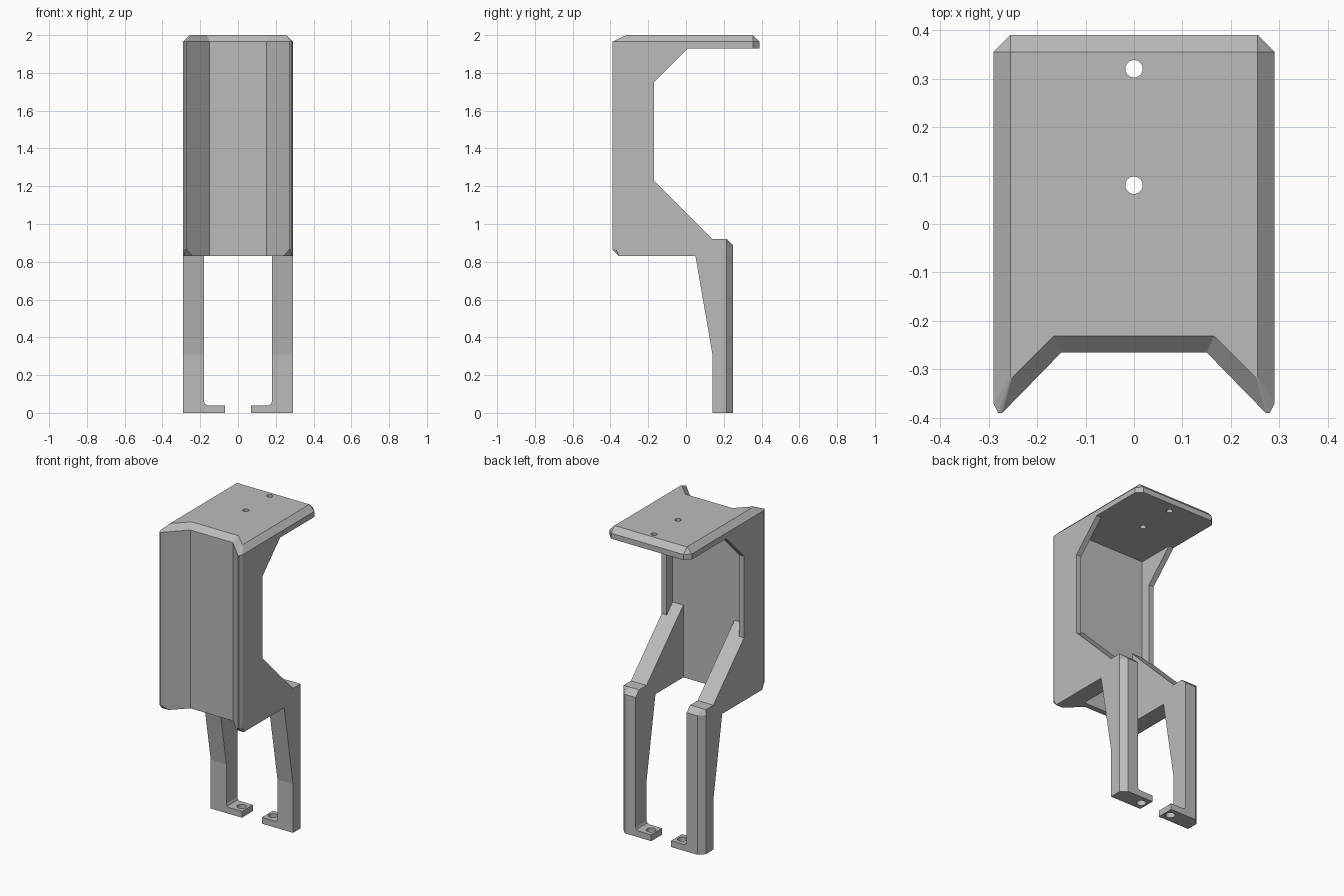
import bpy, bmesh, math

old = bpy.data.objects.get("Cube")
if old:
    bpy.data.objects.remove(old, do_unlink=True)

grey = bpy.data.materials.new("mid_grey")
grey.use_nodes = True
COLOR = (0.5, 0.5, 0.5, 1)
grey.diffuse_color = COLOR
grey.node_tree.nodes["Principled BSDF"].inputs["Base Color"].default_value = COLOR


def loft(name, rings):
    """Join matching rings of points into a closed solid."""
    bm = bmesh.new()
    loops = [[bm.verts.new(p) for p in ring] for ring in rings]
    n = len(loops[0])
    for a, b in zip(loops, loops[1:]):
        for i in range(n):
            j = (i + 1) % n
            bm.faces.new((a[i], a[j], b[j], b[i]))
    bm.faces.new(loops[0])
    bm.faces.new(loops[-1])
    bmesh.ops.remove_doubles(bm, verts=bm.verts, dist=1e-5)
    bmesh.ops.recalc_face_normals(bm, faces=bm.faces)
    me = bpy.data.meshes.new(name)
    bm.to_mesh(me)
    bm.free()
    me.materials.append(grey)
    ob = bpy.data.objects.new(name, me)
    bpy.context.collection.objects.link(ob)
    return ob


def drill(ob, x, y, z, r):
    """Cut a vertical round hole."""
    bpy.ops.mesh.primitive_cylinder_add(vertices=32, radius=r, depth=0.3, location=(x, y, z))
    cutter = bpy.context.object
    cutter.hide_render = True
    cutter.data.materials.append(grey)
    mod = ob.modifiers.new("hole", 'BOOLEAN')
    mod.operation = 'DIFFERENCE'
    mod.solver = 'EXACT'
    mod.object = cutter
    bpy.context.view_layer.objects.active = ob
    bpy.ops.object.modifier_apply(modifier=mod.name)
    bpy.data.objects.remove(cutter, do_unlink=True)


def plan(half, z):
    """Mirror a half outline across x and place it at height z."""
    pts = half + [(-x, y) for x, y in reversed(half)]
    return [(x, y, z) for x, y in pts]


C = 0.035            # edge chamfer
W, IN = 0.29, 0.18   # outer half width, inner face of the arms
BACK = -0.23         # rear face of the front panel

# Front panel: recessed centre, slanted flanks, chamfered top and tips
body = [(W, BACK), (W, -0.37), (0.28, -0.39), (0.272, -0.39), (0.15, -0.265)]
foot = [(W, BACK), (W, -0.354), (0.285, -0.355), (0.239, -0.355), (0.15, -0.265)]
crown = [(W - C, BACK), (W - C, -0.315), (0.254, -0.317), (0.252, -0.317), (0.165, BACK - 0.0005)]
loft("front_panel", [plan(foot, 0.83), plan(body, 0.83 + C),
                     plan(body, 2 - C), plan(crown, 2)])

# Top plate with chamfered rim and two holes
rim = [(W, BACK), (W, 0.39 - C), (W - C, 0.39)]
face = [(W - C, BACK), (W - C, 0.39 - C), (W - C, 0.39 - C)]
top = loft("top_plate", [plan(rim, 1.93), plan(rim, 2 - C)])
bpy.data.objects.remove(top, do_unlink=True)
top = loft("top_plate", [plan(rim, 1.93), plan(rim, 2 - C), plan(face, 2)])
for y in (0.08, 0.32):
    drill(top, 0, y, 1.97, 0.018)

# Side profiles (y, z)
lower = [(BACK, 0.83), (0.05, 0.83), (0.14, 0.31), (0.14, 0)]
heel = [(0.25, 0), (0.25, 0.92 - C), (0.25 - C, 0.92)]
heel_cut = [(0.25 - C, 0), (0.25 - C, 0.92 - C), (0.25 - C, 0.92)]
ramp = [(0.14, 0.92), (-0.17, 1.23)]
arm_top = [(BACK, 1.29)]
wall_top = [(-0.17, 1.75), (0.01, 1.93), (BACK, 1.93)]
tab = [(0.07, 0), (IN, 0), (IN, 0.06), (0.174, 0.046), (0.16, 0.04), (0.07, 0.04)]

for side, s in (("left", 1), ("right", -1)):
    def at(x, pts):
        return [(s * x, y, z) for y, z in pts]
    # Thick inner layer of the arm and leg
    loft(side + "_arm", [at(IN, lower + heel + ramp + arm_top),
                         at(W - C, lower + heel + ramp + arm_top)])
    # Outer wall, running down into the leg with its rear corner chamfered
    loft(side + "_wall", [at(W - C, lower + heel + ramp + wall_top),
                          at(W, lower + heel_cut + ramp + wall_top)])
    # Foot tab with a screw hole
    t = loft(side + "_foot_tab", [[(s * x, y, z) for x, z in tab] for y in (0.14, 0.25)])
    drill(t, s * 0.11, 0.195, 0.02, 0.028)
